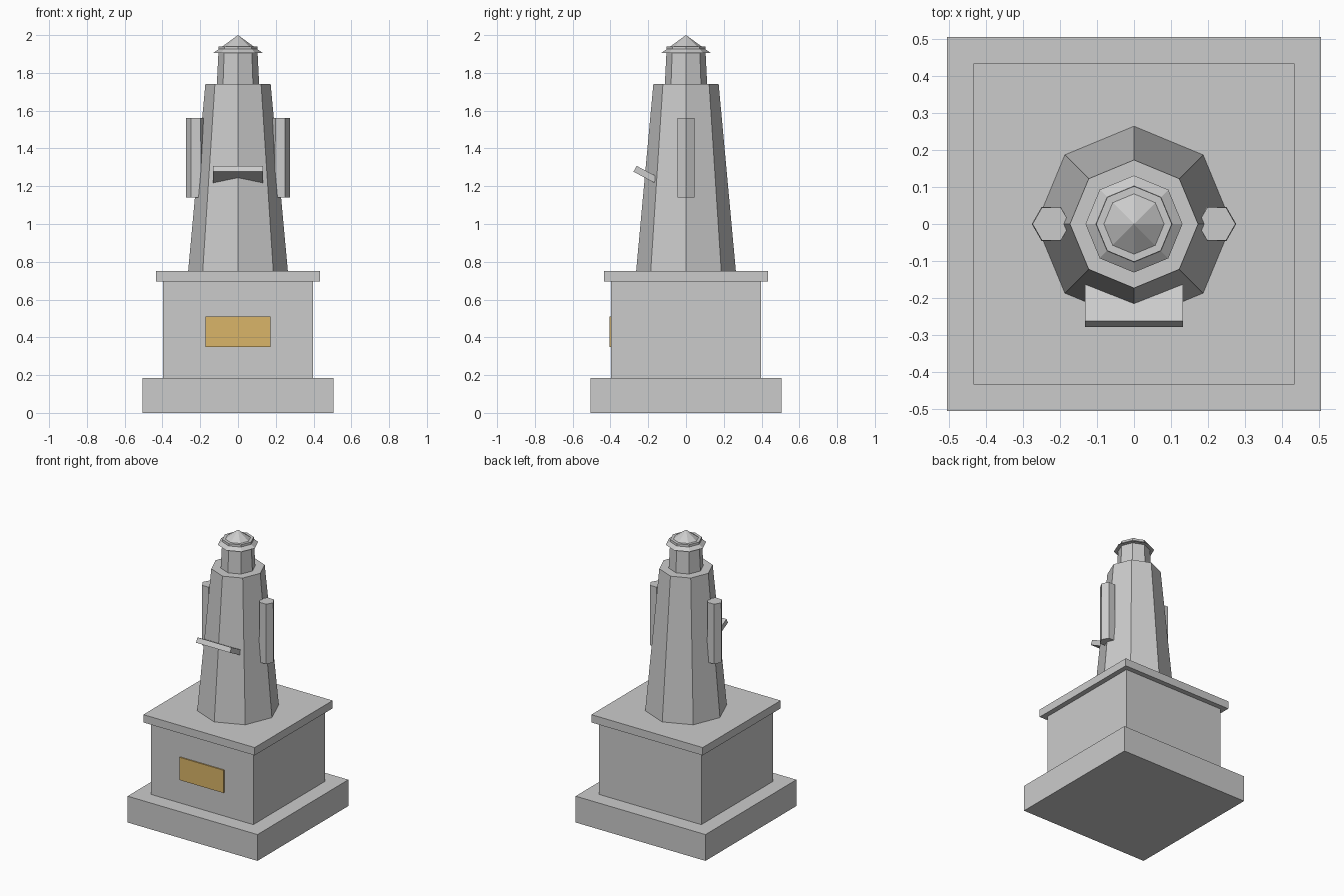
import bpy
from math import radians

if "Cube" in bpy.data.objects:
    bpy.data.objects.remove(bpy.data.objects["Cube"])


def box(name, x, y, z0, z1, cy=0.0):
    bpy.ops.mesh.primitive_cube_add(size=1, location=(0, cy, (z0 + z1) / 2))
    ob = bpy.context.object
    ob.name = name
    ob.scale = (x, y, z1 - z0)
    return ob


def frustum(name, sides, r0, r1, z0, z1, x=0.0, turn=0.0):
    bpy.ops.mesh.primitive_cone_add(vertices=sides, radius1=r0, radius2=r1, depth=z1 - z0,
                                    location=(x, 0, (z0 + z1) / 2),
                                    rotation=(0, 0, radians(turn)))
    ob = bpy.context.object
    ob.name = name
    return ob


# Stepped pedestal
box("plinth", 1.01, 1.01, 0, 0.185)
box("pedestal", 0.795, 0.795, 0.185, 0.695)
box("pedestal_cap", 0.866, 0.866, 0.695, 0.75)

# Bronze plaque on the front
plaque = box("plaque", 0.344, 0.02, 0.35, 0.51, -0.396)
bronze = bpy.data.materials.new("bronze")
bronze.diffuse_color = (0.7, 0.46, 0.14, 1)
bronze.use_nodes = True
bronze.node_tree.nodes["Principled BSDF"].inputs["Base Color"].default_value = bronze.diffuse_color
plaque.data.materials.append(bronze)

# Octagonal robe, head and pointed hat
frustum("robe", 8, 0.264, 0.173, 0.75, 1.74)
frustum("head", 8, 0.112, 0.102, 1.74, 1.941)
frustum("hat", 8, 0.131, 0, 1.905, 2.0)

# Hexagonal arms, one corner facing outward
for side, s in (("left", -1), ("right", 1)):
    frustum(side + "_arm", 6, 0.053, 0.051, 1.14, 1.56, s * 0.223, 90)

# Tilted book held in front
book = box("book", 0.264, 0.14, 1.242, 1.277, -0.208)
book.rotation_euler.x = radians(-28)
